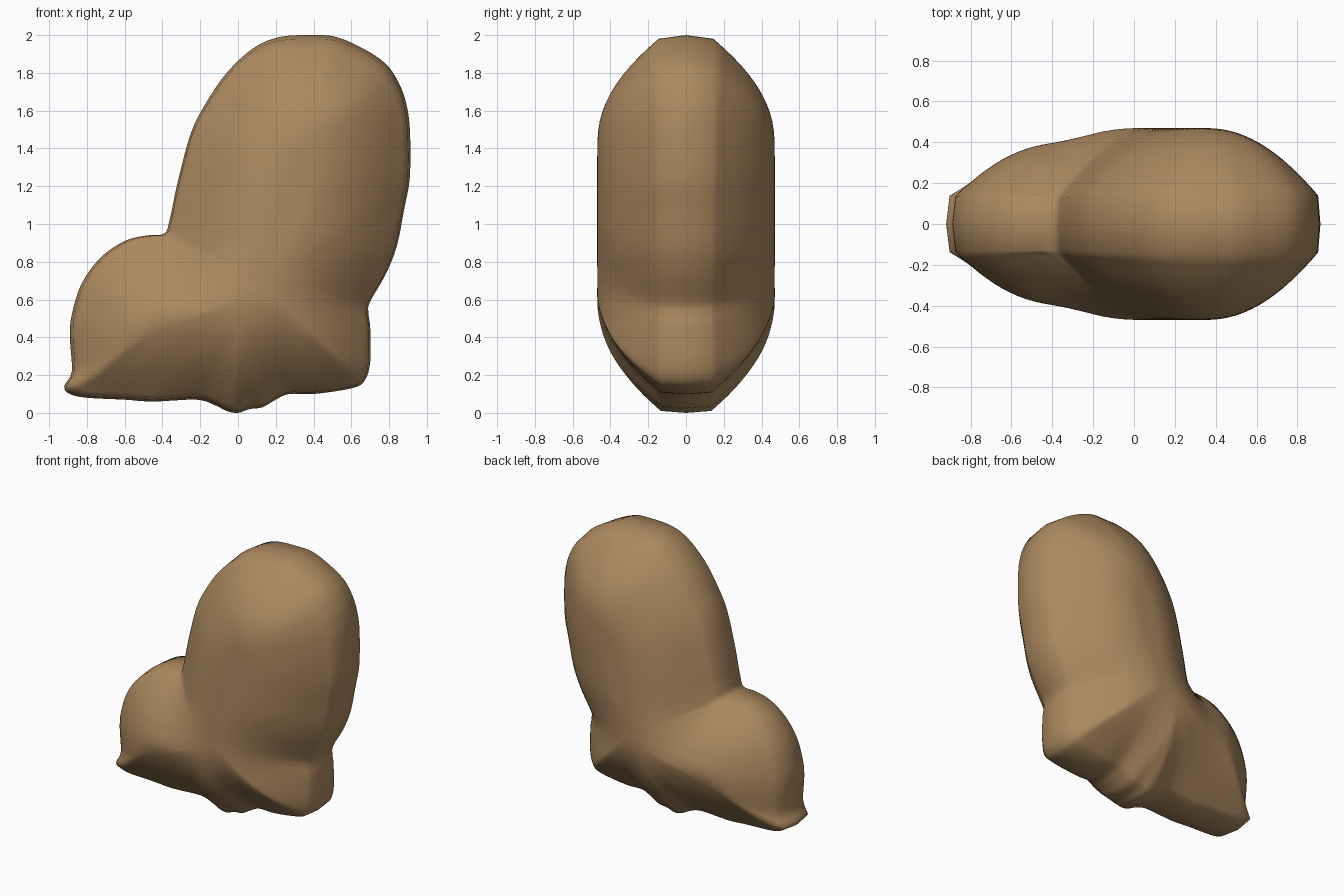
import bpy
import bmesh
from mathutils import Vector

default_cube = bpy.data.objects.get("Cube")
if default_cube:
    bpy.data.objects.remove(default_cube, do_unlink=True)

# Side outline of the boot (x, z), clockwise from the crown
OUTLINE = [
    (.4, 2), (.52, 1.99), (.66, 1.93), (.78, 1.85), (.85, 1.75), (.89, 1.64),
    (.91, 1.5), (.91, 1.25), (.88, 1.08), (.84, .88), (.78, .73), (.7, .59),
    (.69, .53), (.7, .45), (.7, .27), (.67, .17), (.6, .13), (.4, .1),
    (.27, .1), (.2, .07), (.13, .03), (.06, .02), (0, 0), (-.06, .01),
    (-.12, .04), (-.22, .07), (-.45, .06), (-.6, .07), (-.8, .08), (-.89, .1),
    (-.92, .14), (-.88, .22), (-.89, .4), (-.88, .52), (-.83, .68), (-.73, .82),
    (-.6, .91), (-.48, .94), (-.39, .95), (-.36, 1.03), (-.32, 1.22), (-.25, 1.48),
    (-.17, 1.64), (-.06, 1.8), (.08, 1.93), (.22, 1.99),
]
HUB = Vector((.15, .7))      # every outline point is visible from here
STEPS = 4                    # samples per outline segment
RINGS = 26
RIM_DEPTH = .12
PUFF_DEPTH = .35
PUFF_REACH = .55


def smooth_loop(points, steps):
    """Closed Catmull-Rom curve through the points."""
    pts = [Vector(p) for p in points]
    count = len(pts)
    result = []
    for i in range(count):
        a, b, c, d = (pts[(i + k) % count] for k in (-1, 0, 1, 2))
        for step in range(steps):
            t = step / steps
            result.append((2 * b + (c - a) * t + (2 * a - 5 * b + 4 * c - d) * t ** 2
                           + (3 * b - a - 3 * c + d) * t ** 3) / 2)
    return result


def puffed_depth(point, border):
    """Half thickness: swells with distance from the outline, less in the toe."""
    gap = min((point - b).length_squared for b in border) ** .5
    t = min(gap / PUFF_REACH, 1)
    toe = min(max((-point.x - .05) / .45, 0), 1)
    toe = toe * toe * (3 - 2 * toe)
    return RIM_DEPTH + PUFF_DEPTH * (1 - (1 - t) ** 2) * (1 - .18 * toe)


def relax(depths, passes):
    """Soften the ridge lines, keeping the outermost ring in place."""
    for _ in range(passes):
        old = [row[:] for row in depths]
        for r in range(1, len(old) - 1):
            n = len(old[r])
            for i in range(n):
                around = old[r][i - 1] + old[r][(i + 1) % n]
                across = old[r - 1][i] + old[r + 1][i]
                depths[r][i] = old[r][i] / 2 + (around + across) / 8
        middle = sum(depths[-2]) / len(depths[-2])
        depths[-1] = [middle] * len(depths[-1])
    return depths


def stitch(bm, first, second):
    """Quads between two closed rings of vertices."""
    n = len(first)
    for i in range(n):
        j = (i + 1) % n
        bm.faces.new((first[i], first[j], second[j], second[i]))


border = smooth_loop(OUTLINE, STEPS)

# Rings shrinking from the rim to the hub
scales = [.985 * (1 - r / RINGS) + .02 * r / RINGS for r in range(RINGS + 1)]
layout = [[HUB + (b - HUB) * s for b in border] for s in scales]
depths = relax([[puffed_depth(p, border) for p in ring] for ring in layout], 5)

# Boot body: a shared rim with a puffed cheek on each side
bm = bmesh.new()
rim = [bm.verts.new((p.x, 0, p.y)) for p in border]
for side in (-1, 1):
    previous = rim
    for ring, row in zip(layout, depths):
        current = [bm.verts.new((p.x, side * h, p.y)) for p, h in zip(ring, row)]
        stitch(bm, previous, current)
        previous = current
    hub = bm.verts.new((HUB.x, side * depths[-1][0], HUB.y))
    for i, vert in enumerate(previous):
        bm.faces.new((vert, previous[(i + 1) % len(previous)], hub))
bmesh.ops.recalc_face_normals(bm, faces=bm.faces)

mesh = bpy.data.meshes.new("boot_body")
bm.to_mesh(mesh)
bm.free()
mesh.shade_smooth()
boot = bpy.data.objects.new("boot_body", mesh)
bpy.context.collection.objects.link(boot)

# Tan leather colour
tan = bpy.data.materials.new("tan_brown")
tan.use_nodes = True
colour = (.41, .25, .115, 1)
tan.diffuse_color = colour
tan.node_tree.nodes["Principled BSDF"].inputs["Base Color"].default_value = colour
mesh.materials.append(tan)
